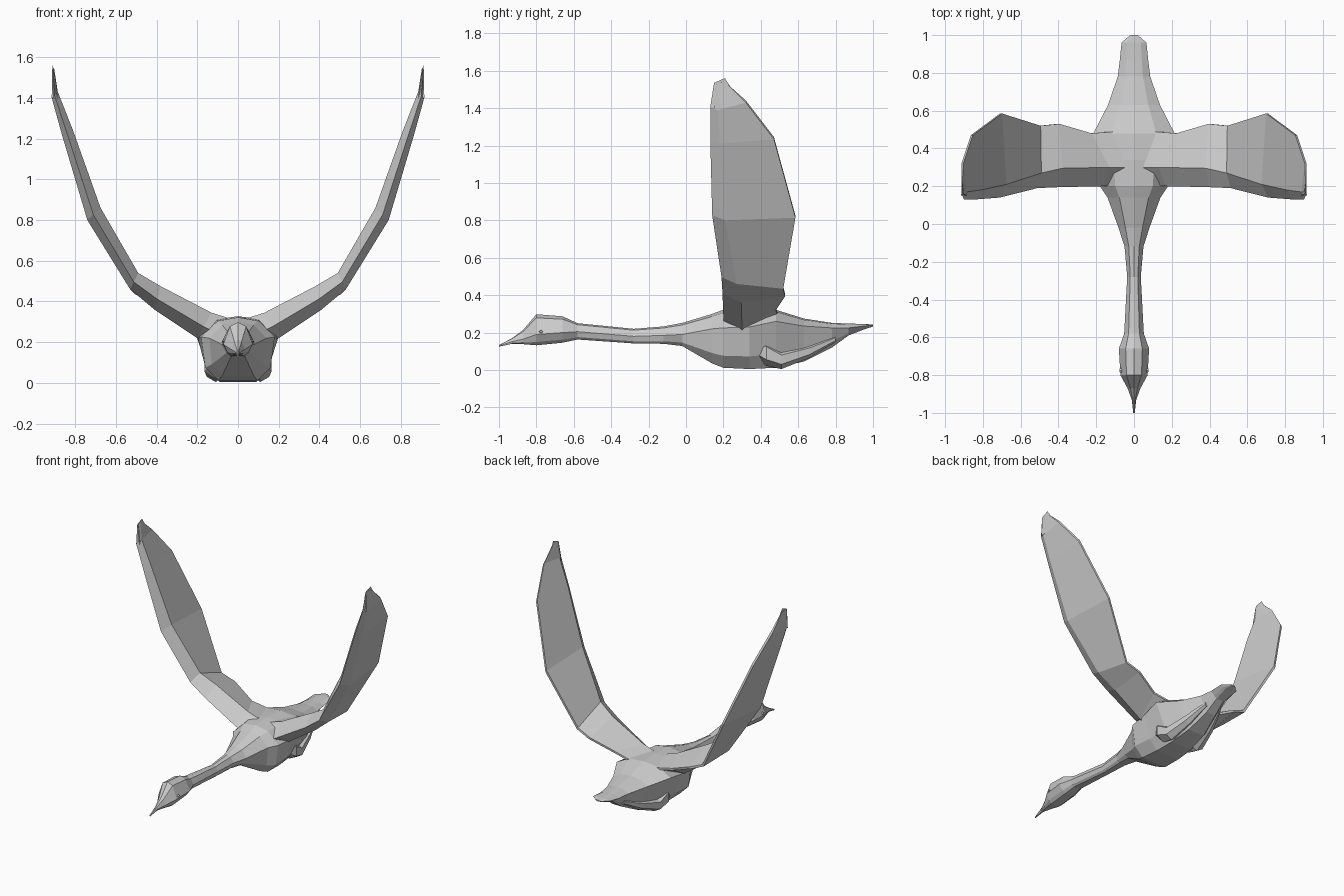
import bpy, bmesh, math


def loft(name, rings, mirror=False):
    """Skin a list of equal-length closed rings and cap both ends."""
    bm = bmesh.new()
    loops = [[bm.verts.new(p) for p in ring] for ring in rings]
    n = len(loops[0])
    for a, b in zip(loops, loops[1:]):
        for i in range(n):
            j = (i + 1) % n
            bm.faces.new((a[i], a[j], b[j], b[i]))
    bm.faces.new(loops[0])
    bm.faces.new(loops[-1])
    bmesh.ops.recalc_face_normals(bm, faces=bm.faces)
    mesh = bpy.data.meshes.new(name)
    bm.to_mesh(mesh)
    bm.free()
    ob = bpy.data.objects.new(name, mesh)
    bpy.context.collection.objects.link(ob)
    if mirror:
        mod = ob.modifiers.new("mirror", "MIRROR")
        mod.use_mirror_merge = False
    return ob


def body_ring(y, top, mid, low, w_mid, w_low):
    """Ten-sided body section: widest at mid height, separate belly width."""
    half = [(w_mid * 0.55, top - (top - mid) * 0.18), (w_mid, mid),
            (w_low, low + (mid - low) * 0.3), (w_low * 0.6, low)]
    right = [(x, y, z) for x, z in half]
    left = [(-x, y, z) for x, z in reversed(half)]
    return [(0, y, top)] + right + [(0, y, low)] + left


# Body, neck, head and tail: y, top, mid, bottom, mid width, low width
head = [(-1.0, .133, .129, .125, .004, .003),
        (-.93, .170, .152, .140, .012, .010),
        (-.87, .215, .165, .138, .034, .028),
        (-.80, .298, .190, .132, .072, .052),
        (-.66, .287, .200, .146, .080, .052),
        (-.58, .250, .205, .163, .052, .040)]
trunk = [(-.58, .250, .205, .163, .052, .040),
         (-.28, .220, .180, .142, .036, .030),
         (-.12, .233, .185, .140, .050, .040),
         (-.02, .252, .190, .128, .082, .058),
         (.14, .300, .220, .035, .140, .130),
         (.20, .322, .225, .012, .180, .160),
         (.34, .328, .230, .005, .200, .150),
         (.48, .322, .260, .012, .215, .135),
         (.63, .275, .235, .045, .138, .105),
         (.78, .252, .225, .120, .086, .060),
         (.87, .248, .225, .185, .075, .045),
         (.96, .246, .236, .220, .066, .045),
         (1.0, .242, .238, .232, .020, .015)]
loft("head_and_bill", [body_ring(*s) for s in head])
loft("neck_body_tail", [body_ring(*s) for s in trunk])


# Wings: leading y, inner x z, outer x z, trailing x y z, thick part depth
wing = [(.20, .05, .320, .10, .16, .10, .49, .300, .10),
        (.20, .13, .345, .20, .22, .23, .48, .325, .10),
        (.195, .38, .475, .41, .36, .40, .53, .400, .10),
        (.19, .49, .540, .53, .46, .50, .52, .440, .08),
        (.14, .675, .86, .74, .80, .705, .585, .82, .07),
        (.13, .81, 1.24, .862, 1.21, .86, .47, 1.24, .05),
        (.13, .885, 1.43, .912, 1.39, .91, .32, 1.435, .04)]


def wing_ring(yl, xi, zi, xo, zo, xt, yt, zt, d):
    front = (xi * .45 + xo * .55, yl, zi * .45 + zo * .55)
    return [front, (xi, yl + d, zi), (xt - .006, yt, zt + .006),
            (xt + .004, yt, zt - .006), (xo, yl + d, zo)]


rings = [wing_ring(*s) for s in wing]
# Pointed tip with a step behind it
rings.append([(.908, .15, 1.535), (.903, .18, 1.545), (.908, .22, 1.53),
              (.912, .22, 1.53), (.913, .18, 1.54)])
loft("wings", rings, mirror=True)
tip = [[(.885, .15, 1.40), (.905, .30, 1.42), (.915, .15, 1.40)],
       [(.905, .16, 1.54), (.910, .208, 1.56), (.912, .16, 1.54)]]
loft("wing_tip_feathers", tip, mirror=True)


# Tucked legs: x, y, z, radius
leg = [(.09, .34, .12, .03), (.105, .43, .09, .068), (.11, .51, .055, .05),
       (.085, .66, .10, .035), (.055, .80, .165, .015)]
legs = []
for x, y, z, r in leg:
    legs.append([(x + r * math.cos(a), y, z + r * math.sin(a))
                 for a in (math.tau * (i + .5) / 6 for i in range(6))])
loft("tucked_legs", legs, mirror=True)

# Eyes: small flattened diamonds on the head sides
eye = []
for x, r in ((.055, .012), (.076, .006)):
    eye.append([(x, -.775 + r * 1.5, .205), (x, -.775, .205 + r),
                (x, -.775 - r * 1.5, .205), (x, -.775, .205 - r)])
loft("eyes", eye, mirror=True)
